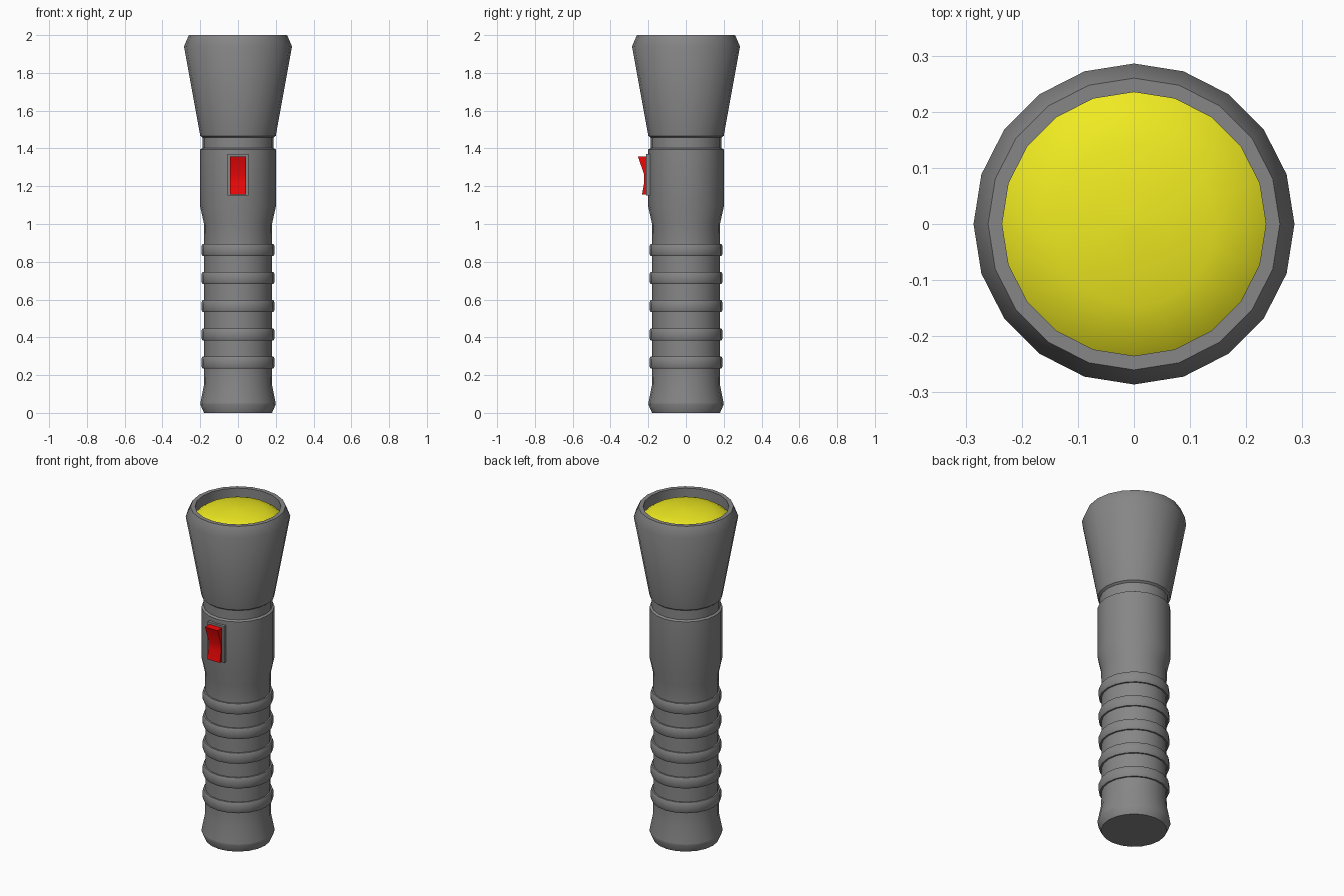
import bpy, bmesh, math

if "Cube" in bpy.data.objects:
    bpy.data.objects.remove(bpy.data.objects["Cube"])

SIDES = 20


def material(name, color):
    m = bpy.data.materials.new(name)
    m.diffuse_color = color
    m.use_nodes = True
    m.node_tree.nodes["Principled BSDF"].inputs["Base Color"].default_value = m.diffuse_color
    return m


def finish(name, bm, mat=None, smooth=None):
    bmesh.ops.recalc_face_normals(bm, faces=bm.faces)
    me = bpy.data.meshes.new(name)
    bm.to_mesh(me)
    bm.free()
    ob = bpy.data.objects.new(name, me)
    bpy.context.collection.objects.link(ob)
    if mat:
        me.materials.append(mat)
    if smooth:
        bpy.ops.object.select_all(action='DESELECT')
        ob.select_set(True)
        bpy.context.view_layer.objects.active = ob
        bpy.ops.object.shade_smooth_by_angle(angle=math.radians(smooth))
    return ob


def lathe(name, profile, mat=None, smooth=35):
    """Revolve (radius, z) points around z; both ends are capped."""
    bm = bmesh.new()
    rings = []
    for r, z in profile:
        rings.append([bm.verts.new((r * math.cos(2 * math.pi * i / SIDES),
                                    r * math.sin(2 * math.pi * i / SIDES), z))
                      for i in range(SIDES)])
    for a, b in zip(rings, rings[1:]):
        for i in range(SIDES):
            j = (i + 1) % SIDES
            bm.faces.new((a[i], a[j], b[j], b[i]))
    bm.faces.new(rings[0])
    bm.faces.new(rings[-1])
    return finish(name, bm, mat, smooth)


def extrude_x(name, outline, half, mat=None, smooth=None):
    """Extrude a (y, z) outline across x."""
    bm = bmesh.new()
    l = [bm.verts.new((-half, y, z)) for y, z in outline]
    r = [bm.verts.new((half, y, z)) for y, z in outline]
    n = len(outline)
    bm.faces.new(l)
    bm.faces.new(r)
    for i in range(n):
        j = (i + 1) % n
        bm.faces.new((l[i], l[j], r[j], r[i]))
    return finish(name, bm, mat, smooth)


grey = material("dark_grey", (0.24, 0.24, 0.24, 1))
red = material("red", (0.9, 0.002, 0.002, 1))
yellow = material("yellow", (0.86, 0.82, 0.015, 1))

# Body: flared tail, five grip ribs, switch section, neck groove, head and rim
profile = [(0.18, 0), (0.2, 0.045), (0.199, 0.055), (0.18, 0.15)]
for k in range(5):
    lo = 0.235 + k * 0.149
    profile += [(0.179, lo), (0.188, lo), (0.194, lo + 0.012),
                (0.194, lo + 0.05), (0.188, lo + 0.064), (0.179, lo + 0.064)]
profile += [(0.18, 1.0), (0.2, 1.09), (0.2, 1.395), (0.188, 1.402),
            (0.188, 1.458), (0.2, 1.467), (0.286, 1.94), (0.26, 2.0),
            (0.235, 2.0), (0.235, 1.92)]
lathe("body", profile, grey)

# Domed lens sunk inside the rim
lathe("lens", [(0.235, 1.94), (0.2, 1.965), (0.145, 1.981),
               (0.075, 1.992), (0.002, 1.996)], yellow, 40)

# Switch plate and tilted rocker on the front
extrude_x("switch_plate", [(-0.212, 1.15), (-0.212, 1.37),
                           (-0.17, 1.37), (-0.17, 1.15)], 0.055, grey)
extrude_x("switch_rocker", [(-0.2, 1.155), (-0.233, 1.155), (-0.222, 1.22),
                            (-0.221, 1.26), (-0.255, 1.358), (-0.2, 1.358)],
          0.042, red, 40)
